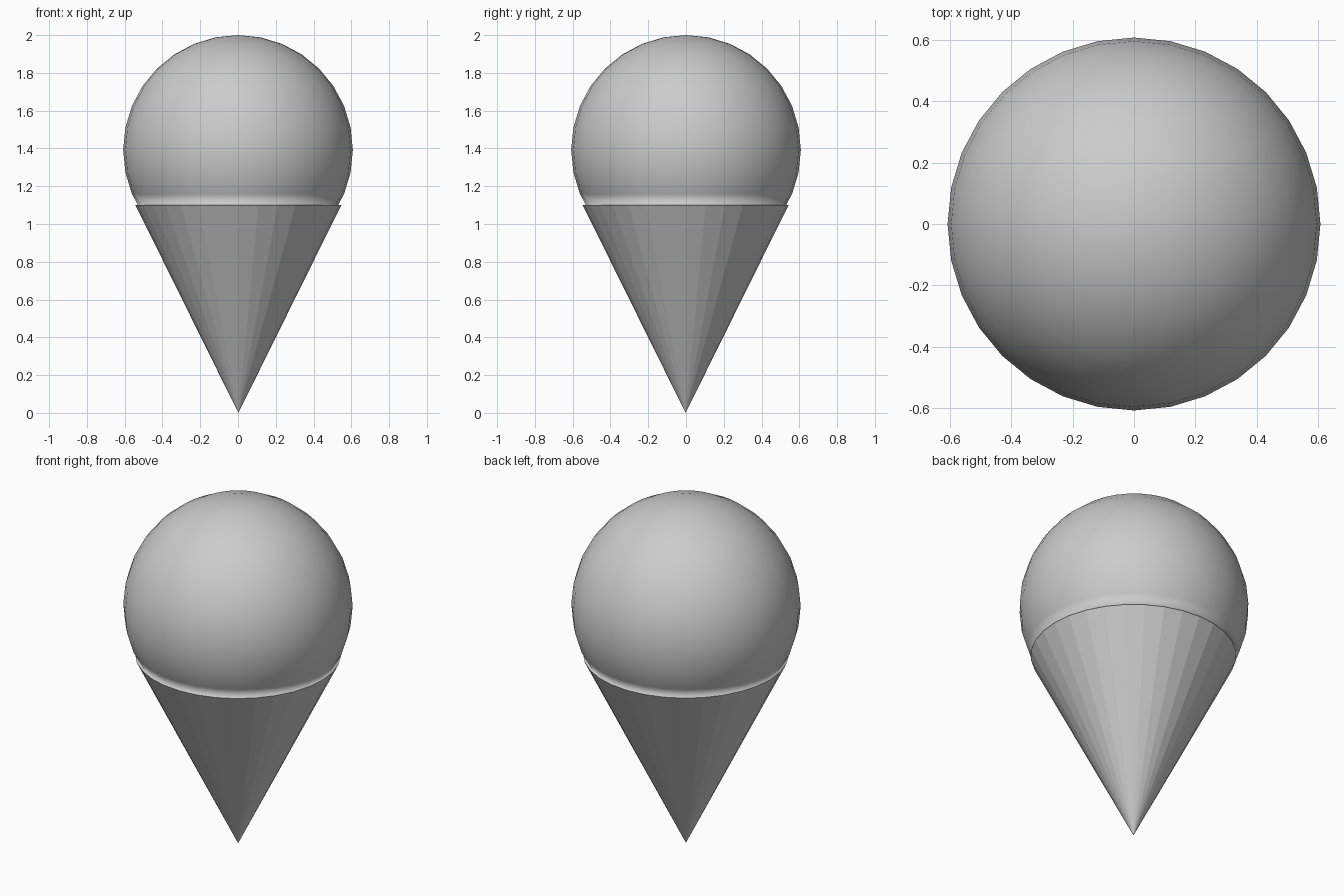
import bpy, bmesh
from math import hypot
from mathutils import Vector

if "Cube" in bpy.data.objects:
    bpy.data.objects.remove(bpy.data.objects["Cube"])

SCOOP_R, SCOOP_Z = 0.608, 1.392
RIM_R, RIM_Z = 0.545, 1.10
CONE_X, CONE_Y = 0.002, -0.002


def add_object(name, bm):
    mesh = bpy.data.meshes.new(name)
    bm.normal_update()
    bm.to_mesh(mesh)
    bm.free()
    obj = bpy.data.objects.new(name, mesh)
    bpy.context.collection.objects.link(obj)
    return obj


# Scoop: smooth ball cut off at the rim, with a narrow ledge reaching the cone edge
bm = bmesh.new()
bmesh.ops.create_uvsphere(bm, u_segments=32, v_segments=16, radius=SCOOP_R)
bmesh.ops.translate(bm, vec=(0, 0, SCOOP_Z), verts=bm.verts)
bmesh.ops.bisect_plane(bm, geom=bm.verts[:] + bm.edges[:] + bm.faces[:],
                       plane_co=(0, 0, RIM_Z), plane_no=(0, 0, 1), clear_inner=True)
border = [e for e in bm.edges if e.is_boundary]
ledge = bmesh.ops.extrude_edge_only(bm, edges=border)["geom"]
for v in ledge:
    if isinstance(v, bmesh.types.BMVert):
        k = RIM_R / hypot(v.co.x, v.co.y)
        v.co = Vector((v.co.x * k + CONE_X, v.co.y * k + CONE_Y, RIM_Z))
bmesh.ops.recalc_face_normals(bm, faces=bm.faces)
for f in bm.faces:
    f.smooth = True
add_object("scoop", bm)

# Cone: flat-sided, point down, open where the scoop sits
bm = bmesh.new()
bmesh.ops.create_cone(bm, cap_ends=False, segments=32, radius1=0,
                      radius2=RIM_R, depth=RIM_Z)
bmesh.ops.remove_doubles(bm, verts=bm.verts, dist=0.0001)
bmesh.ops.translate(bm, vec=(CONE_X, CONE_Y, RIM_Z / 2), verts=bm.verts)
bmesh.ops.recalc_face_normals(bm, faces=bm.faces)
# Keep the sides facing outward
bm.faces.ensure_lookup_table()
side = bm.faces[0]
side.normal_update()
if side.normal.dot(side.calc_center_median() - Vector((CONE_X, CONE_Y, RIM_Z))) < 0:
    bmesh.ops.reverse_faces(bm, faces=bm.faces)
add_object("cone", bm)
